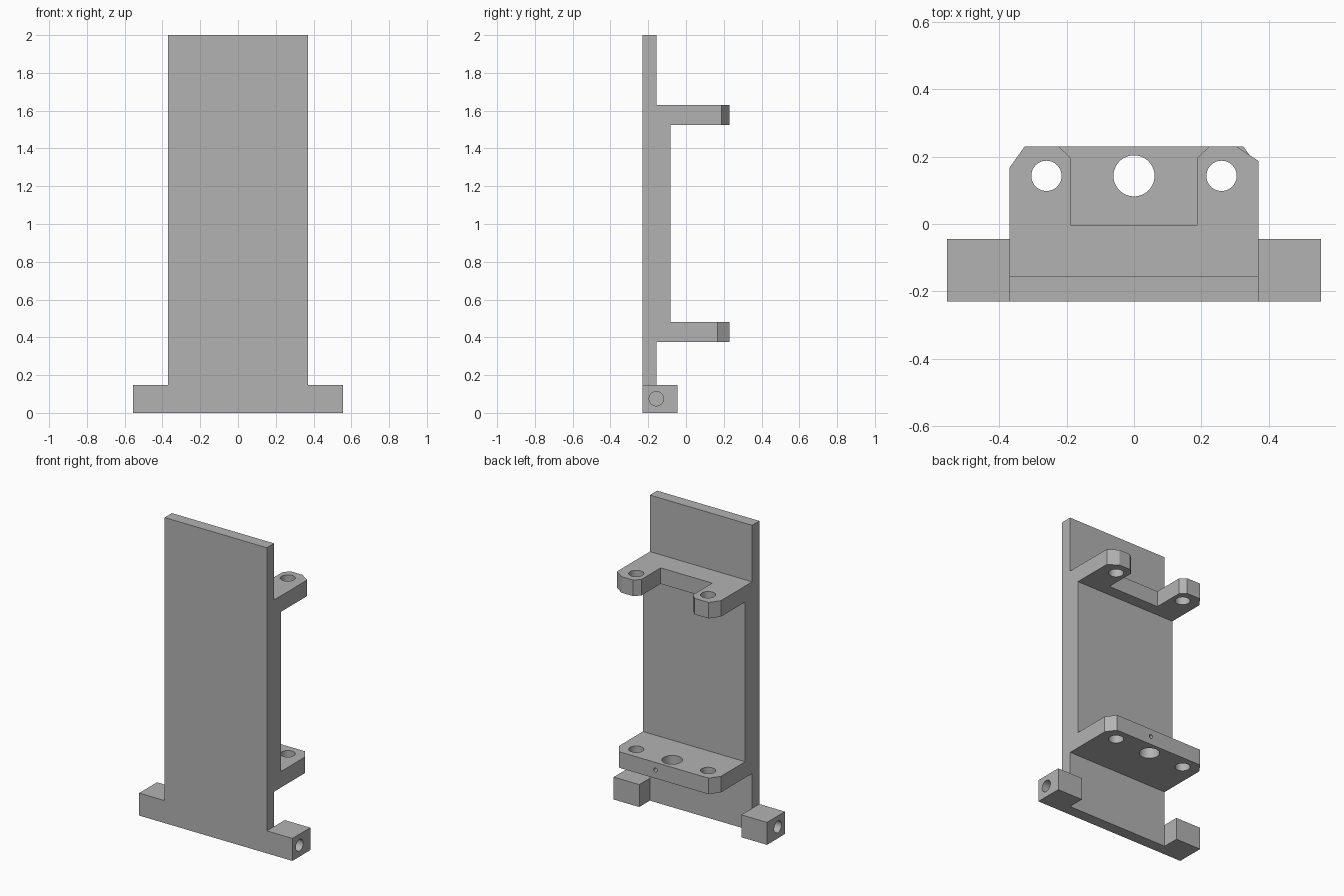
import bpy
import bmesh
import math
from mathutils import Matrix, Vector

cube = bpy.data.objects.get("Cube")
if cube:
    bpy.data.objects.remove(cube, do_unlink=True)

grey = bpy.data.materials.new("plain grey")
grey.use_nodes = True
grey.diffuse_color = (0.45, 0.45, 0.45, 1)
grey.node_tree.nodes["Principled BSDF"].inputs["Base Color"].default_value = (0.45, 0.45, 0.45, 1)

HALF = 0.37            # half width of the plate
FRONT, FACE, REAR = -0.23, -0.155, 0.23
HOLE_Y = 0.143


def finish(name, bm):
    bmesh.ops.recalc_face_normals(bm, faces=bm.faces)
    mesh = bpy.data.meshes.new(name)
    bm.to_mesh(mesh)
    bm.free()
    obj = bpy.data.objects.new(name, mesh)
    bpy.context.collection.objects.link(obj)
    mesh.materials.append(grey)
    return obj


def prism(name, outline, low, high):
    """Extrude an x-y outline from low to high."""
    bm = bmesh.new()
    base = bm.faces.new([bm.verts.new((x, y, low)) for x, y in outline])
    top = bmesh.ops.extrude_face_region(bm, geom=[base])["geom"]
    bmesh.ops.translate(bm, vec=(0, 0, high - low),
                        verts=[v for v in top if isinstance(v, bmesh.types.BMVert)])
    return finish(name, bm)


def box(name, x0, x1, y0, y1, z0, z1):
    return prism(name, [(x0, y0), (x1, y0), (x1, y1), (x0, y1)], z0, z1)


def drill(obj, centre, axis, radius, depth):
    """Cut a round hole, centred on a point along an axis."""
    bm = bmesh.new()
    turn = Vector((0, 0, 1)).rotation_difference(Vector(axis)).to_matrix().to_4x4()
    bmesh.ops.create_cone(bm, cap_ends=True, segments=40, radius1=radius, radius2=radius,
                          depth=depth, matrix=Matrix.Translation(centre) @ turn)
    cutter = finish("hole_cutter", bm)
    cutter.hide_render = True
    mod = obj.modifiers.new("hole", "BOOLEAN")
    mod.operation = "DIFFERENCE"
    mod.solver = "EXACT"
    mod.object = cutter
    bpy.ops.object.select_all(action="DESELECT")
    obj.select_set(True)
    bpy.context.view_layer.objects.active = obj
    bpy.ops.object.modifier_apply(modifier=mod.name)
    bpy.data.objects.remove(cutter, do_unlink=True)
    bpy.ops.object.shade_smooth_by_angle(angle=math.radians(25))


# Upright plate and the thicker web between the shelves
box("back_plate", -HALF, HALF, FRONT, FACE, 0, 2)
box("web", -HALF, HALF, FACE, -0.083, 0.48, 1.525)

# Lower shelf with clipped corners
lower = prism("lower_shelf", [(-HALF, FACE), (HALF, FACE), (HALF, 0.167), (0.325, REAR),
                              (-0.325, REAR), (-HALF, 0.167)], 0.375, 0.48)

# Upper shelf with a flared slot between two arms
upper = prism("upper_shelf", [(-HALF, FACE), (HALF, FACE), (HALF, 0.187), (0.305, REAR),
                              (0.223, REAR), (0.187, 0.195), (0.187, -0.005),
                              (-0.187, -0.005), (-0.187, 0.195), (-0.223, REAR),
                              (-0.325, REAR), (-HALF, 0.167)], 1.525, 1.63)

# Rod holes, centre hole and small set-screw hole
for shelf, z in ((lower, 0.43), (upper, 1.58)):
    for side in (-1, 1):
        drill(shelf, (side * 0.26, HOLE_Y, z), (0, 0, 1), 0.045, 0.4)
drill(lower, (0, HOLE_Y, 0.43), (0, 0, 1), 0.061, 0.4)
drill(lower, (0.06, REAR, 0.43), (0, 1, 0), 0.013, 0.12)

# Feet with blind holes in their outer ends
for side, name in ((1, "left_foot"), (-1, "right_foot")):
    x0, x1 = sorted((side * HALF, side * 0.555))
    foot = box(name, x0, x1, FRONT, -0.045, 0, 0.147)
    drill(foot, (side * 0.555, -0.157, 0.075), (1, 0, 0), 0.038, 0.26)
